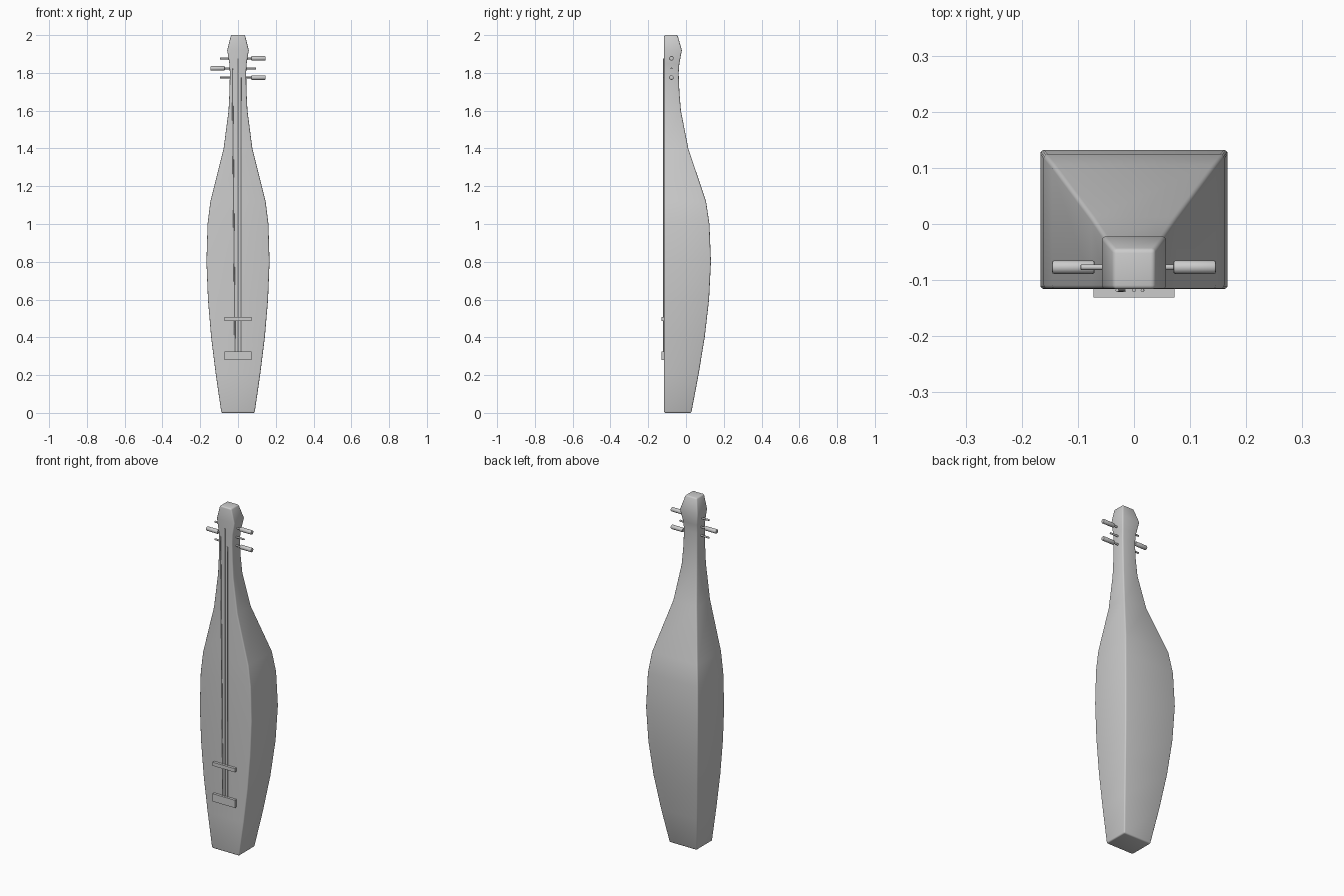
import bpy, bmesh, math
from mathutils import Vector

if "Cube" in bpy.data.objects:
    bpy.data.objects.remove(bpy.data.objects["Cube"])

FRONT = -0.116


def finish(bm, name, angle=35):
    bmesh.ops.recalc_face_normals(bm, faces=bm.faces[:])
    me = bpy.data.meshes.new(name)
    bm.to_mesh(me)
    bm.free()
    ob = bpy.data.objects.new(name, me)
    bpy.context.collection.objects.link(ob)
    bpy.ops.object.select_all(action='DESELECT')
    ob.select_set(True)
    bpy.context.view_layer.objects.active = ob
    bpy.ops.object.shade_smooth_by_angle(angle=math.radians(angle))
    return ob


def box(name, x, y, z):
    bm = bmesh.new()
    bmesh.ops.create_cube(bm, size=1)
    for v in bm.verts:
        v.co = [r[0] + (c + 0.5) * (r[1] - r[0]) for c, r in zip(v.co, (x, y, z))]
    return finish(bm, name)


def rod(name, a, b, radius, sides=12, bevel=0):
    a, b = Vector(a), Vector(b)
    d = b - a
    bm = bmesh.new()
    bmesh.ops.create_cone(bm, cap_ends=True, segments=sides, radius1=radius,
                          radius2=radius, depth=d.length)
    if bevel:
        rims = [e for e in bm.edges if abs(e.verts[0].co.z - e.verts[1].co.z) < 1e-5]
        bmesh.ops.bevel(bm, geom=rims, offset=bevel, segments=2, profile=0.5, affect='EDGES')
    m = d.to_track_quat('Z', 'Y').to_matrix().to_4x4()
    m.translation = (a + b) / 2
    bm.transform(m)
    return finish(bm, name)


# Body, neck and head in one loft: height, half width, back depth
profile = [(0, .088, .028), (.2, .117, .066), (.4, .142, .099), (.6, .159, .122),
           (.8, .167, .132), (1.0, .161, .124), (1.12, .146, .106),
           (1.4, .076, .012), (1.6, .05, -.027), (1.7, .045, -.035), (1.8, .043, -.039),
           (1.85, .046, -.035), (1.92, .057, -.022), (2.0, .037, -.045)]
bm = bmesh.new()
rings = [[bm.verts.new(p) for p in ((-w, FRONT, z), (w, FRONT, z), (w, b, z), (-w, b, z))]
         for z, w, b in profile]
for lo, hi in zip(rings, rings[1:]):
    for i in range(4):
        j = (i + 1) % 4
        bm.faces.new((lo[i], lo[j], hi[j], hi[i]))
bm.faces.new(rings[0][::-1])
bm.faces.new(rings[-1])
bmesh.ops.recalc_face_normals(bm, faces=bm.faces[:])
edges = [e for e in bm.edges if e.calc_face_angle() > math.radians(40)]
bmesh.ops.bevel(bm, geom=edges, offset=.007, segments=3, profile=0.5, affect='EDGES')
body = finish(bm, "body", 40)

# Bridge and tailpiece
box("bridge", (-.072, .072), (-.131, -.112), (.487, .508))
box("tailpiece", (-.072, .072), (-.131, -.112), (.28, .325))

# Strings and tuning pegs, with the middle peg facing the other way
for n, z, side, x0, x1 in ((1, 1.877, 1, 0, 0), (2, 1.824, -1, -.016, -.03),
                           (3, 1.775, 1, .016, .015)):
    rod(f"string_{n}", (x0, -.118, .32), (x1, -.118, z), .003, 8)
    rod(f"peg_shaft_{n}", (-.095 * side, -.077, z), (.08 * side, -.077, z), .005, 12, .0015)
    rod(f"peg_handle_{n}", (.07 * side, -.077, z), (.146 * side, -.077, z), .012, 16, .004)
